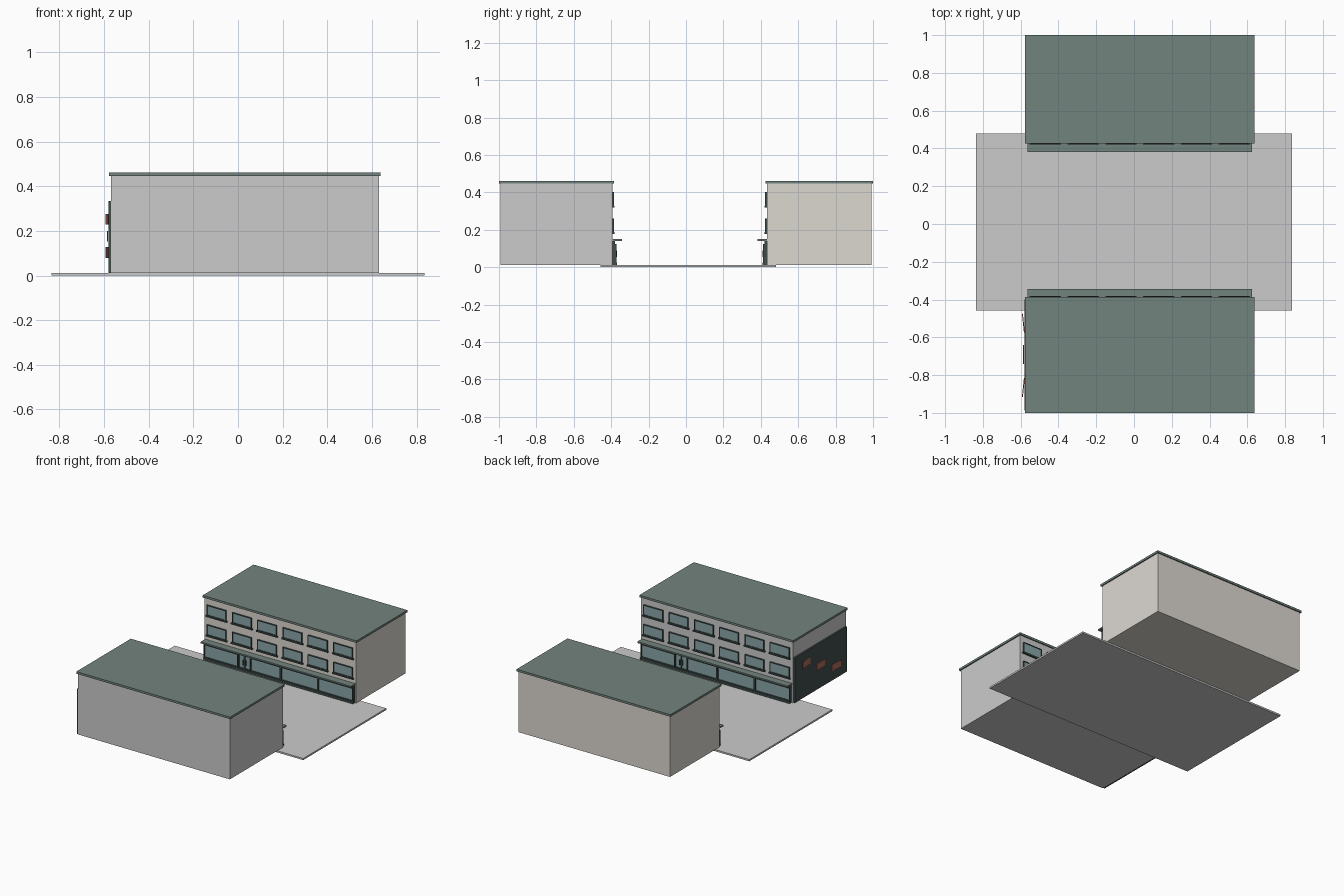
import bpy
from math import radians

if "Cube" in bpy.data.objects:
    bpy.data.objects.remove(bpy.data.objects["Cube"])

def material(name, rgb):
    m = bpy.data.materials.new(name)
    m.diffuse_color = (*rgb, 1)
    m.use_nodes = True
    m.node_tree.nodes["Principled BSDF"].inputs["Base Color"].default_value = m.diffuse_color
    return m

ROOF = material("roof_green", (0.17, 0.23, 0.21))
CREAM = material("cream_wall", (0.72, 0.69, 0.64))
DARK = material("dark_frame", (0.05, 0.075, 0.07))
GLASS = material("blue_glass", (0.25, 0.38, 0.39))
RED = material("faded_red", (0.42, 0.15, 0.11))

def box(name, a, b, mat=None, rot=0):
    """Box between two opposite corners, optionally turned about z."""
    bpy.ops.mesh.primitive_cube_add(size=1, location=[(p + q) / 2 for p, q in zip(a, b)])
    ob = bpy.context.object
    ob.name = name
    ob.scale = [abs(q - p) for p, q in zip(a, b)]
    ob.rotation_euler.z = radians(rot)
    if mat:
        ob.data.materials.append(mat)
    return ob

CX = 0.031  # middle of both buildings

def facade(prefix, wall_y, s):
    """Street front; u runs along it, d is distance out from the wall."""
    def part(name, u0, u1, d0, d1, z0, z1, mat):
        box(f"{prefix}_{name}", (CX + s * u0, wall_y - s * d0, z0),
            (CX + s * u1, wall_y - s * d1, z1), mat)

    def framed(name, u0, u1, z0, z1, d, t):
        part(name + "_glass", u0 + t, u1 - t, 0, d * 0.6, z0 + t, z1 - t, GLASS)
        part(name + "_frame_left", u0, u0 + t, 0, d, z0, z1, DARK)
        part(name + "_frame_right", u1 - t, u1, 0, d, z0, z1, DARK)
        part(name + "_frame_bottom", u0 + t, u1 - t, 0, d, z0, z0 + t, DARK)
        part(name + "_frame_top", u0 + t, u1 - t, 0, d, z1 - t, z1, DARK)

    # Two rows of six windows with sills
    for row, z in enumerate((0.187, 0.327)):
        for i in range(6):
            u = (i - 2.5) * 0.2
            framed(f"window_{row}_{i}", u - 0.076, u + 0.076, z, z + 0.074, 0.01, 0.005)
            part(f"sill_{row}_{i}", u - 0.083, u + 0.083, 0, 0.013, z - 0.009, z, DARK)

    # Canopy and shop front
    part("canopy", -0.594, 0.594, 0, 0.051, 0.14, 0.15, ROOF)
    part("shop_head", -0.59, 0.59, 0, 0.014, 0.124, 0.14, DARK)
    part("shop_plinth", -0.59, 0.59, 0, 0.024, 0.012, 0.026, DARK)
    edges = (-0.59, -0.32, -0.225, 0.015, 0.31, 0.59)
    for i, (u0, u1) in enumerate(zip(edges, edges[1:])):
        if i == 1:
            # Double door with pull handles
            mid = (u0 + u1) / 2
            for k, (v0, v1) in enumerate(((u0, mid), (mid, u1))):
                framed(f"door_{k}", v0, v1, 0.026, 0.124, 0.017, 0.005)
                h = mid + (k * 2 - 1) * 0.009
                part(f"door_handle_{k}", h - 0.002, h + 0.002, 0, 0.024, 0.055, 0.09, DARK)
        else:
            framed(f"shop_window_{i}", u0, u1, 0.026, 0.124, 0.022, 0.006)

# Street slab
box("street", (-0.836, -0.458, 0), (0.836, 0.48, 0.012))

# Two facing buildings with flat overhanging roofs
for prefix, y0, y1, mat in (("front", -0.993, -0.394, None), ("back", 0.433, 0.992, CREAM)):
    box(prefix + "_building", (-0.568, y0, 0.012), (0.631, y1, 0.447), mat)
    box(prefix + "_roof", (-0.577, y0 - 0.008, 0.447), (0.639, y1 + 0.008, 0.462), ROOF)
facade("front", -0.394, -1)
facade("back", 0.433, 1)

# Dark side panel with three loose posters
box("side_panel", (-0.58, -0.988, 0.012), (-0.567, -0.4, 0.333), DARK)
for i, (y, z, r) in enumerate(((-0.525, 0.252, 6), (-0.69, 0.176, 0), (-0.865, 0.103, -6))):
    box(f"poster_{i}", (-0.588, y - 0.05, z - 0.024), (-0.583, y + 0.05, z + 0.024), RED, r)
